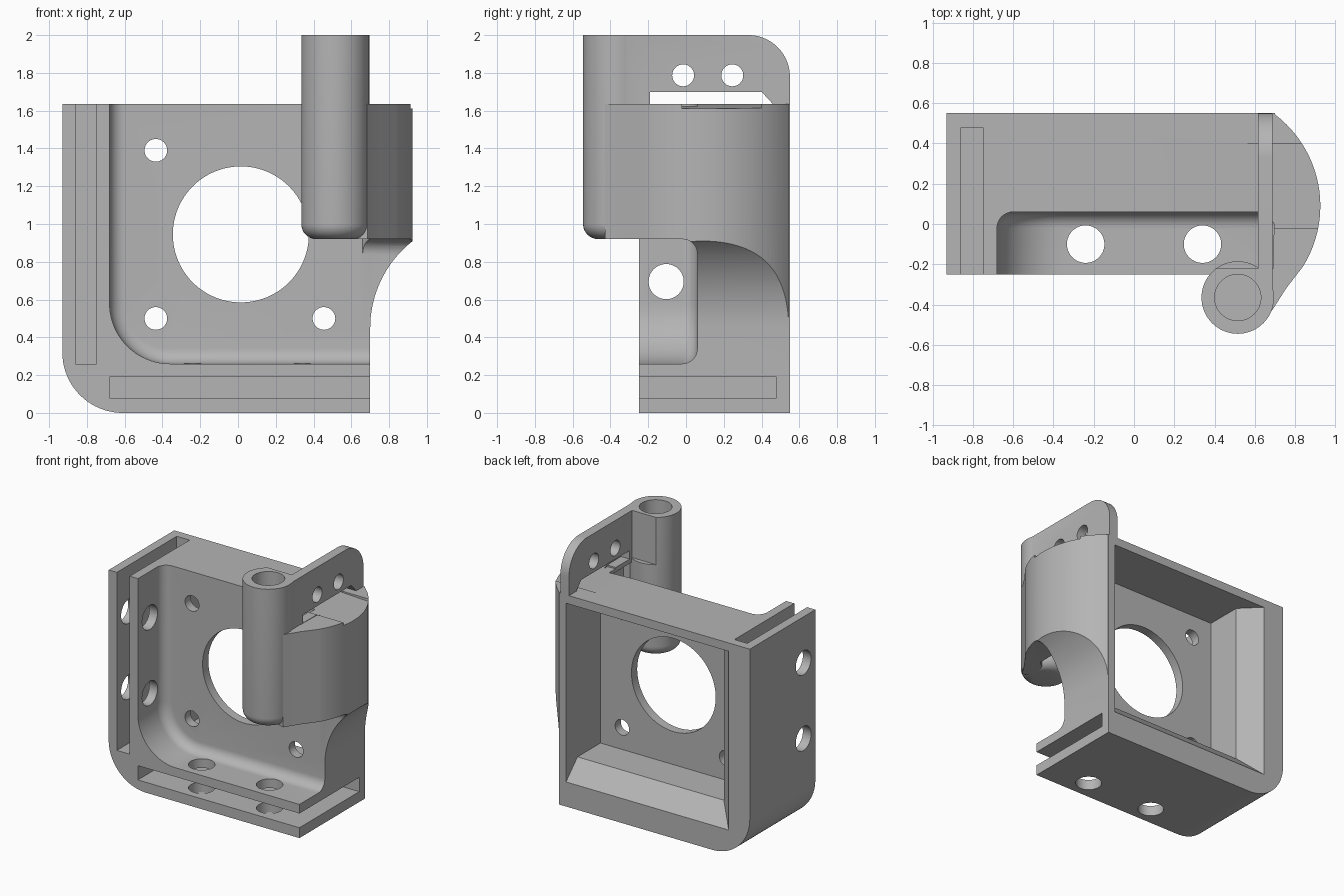
import bpy, bmesh
from math import sin, cos, pi, radians

default = bpy.data.objects.get("Cube")
if default:
    bpy.data.objects.remove(default, do_unlink=True)

grey = bpy.data.materials.new("plain grey")
grey.use_nodes = True
colour = (0.46, 0.46, 0.46, 1)
grey.diffuse_color = colour
grey.node_tree.nodes["Principled BSDF"].inputs["Base Color"].default_value = colour

TOP = 1.635
FRONT, BACK = -0.25, 0.55
PLATE = 0.06          # front face of the motor plate
ARM_BASE = 0.92
HINGE = (0.515, -0.365)


def arc(cx, cy, r, a0, a1, n=20):
    return [(cx + r * cos(radians(a0 + (a1 - a0) * i / n)),
             cy + r * sin(radians(a0 + (a1 - a0) * i / n))) for i in range(n + 1)]


def circle(cx, cy, r, n=72):
    return arc(cx, cy, r, 0, 360, n)[:-1]


def rect(a0, a1, b0, b1):
    return [(a0, b0), (a1, b0), (a1, b1), (a0, b1)]


def prism(name, pts, axis, lo, hi, round_rule=None, radius=0.08):
    """Extrude a 2D profile along an axis; round edges chosen by a rule."""
    place = {"x": lambda a, b, h: (h, a, b),
             "y": lambda a, b, h: (a, h, b),
             "z": lambda a, b, h: (a, b, h)}[axis]
    bm = bmesh.new()
    ends = [[bm.verts.new(place(a, b, h)) for a, b in pts] for h in (lo, hi)]
    n = len(pts)
    bm.faces.new(ends[0])
    bm.faces.new(ends[1])
    for i in range(n):
        j = (i + 1) % n
        bm.faces.new((ends[0][i], ends[0][j], ends[1][j], ends[1][i]))
    bmesh.ops.recalc_face_normals(bm, faces=bm.faces)
    if round_rule:
        edges = [e for e in bm.edges if all(round_rule(v.co) for v in e.verts)]
        bmesh.ops.bevel(bm, geom=edges, offset=radius, segments=8,
                        profile=0.5, affect="EDGES")
    return finish(name, bm)


def finish(name, bm):
    mesh = bpy.data.meshes.new(name)
    bm.to_mesh(mesh)
    bm.free()
    mesh.materials.append(grey)
    obj = bpy.data.objects.new(name, mesh)
    bpy.context.collection.objects.link(obj)
    return obj


def combine(target, tool, operation="DIFFERENCE"):
    mod = target.modifiers.new("combine", "BOOLEAN")
    mod.operation = operation
    mod.solver = "EXACT"
    mod.object = tool
    bpy.context.view_layer.objects.active = target
    bpy.ops.object.modifier_apply(modifier=mod.name)
    bpy.data.objects.remove(tool, do_unlink=True)


# Main block with a rounded lower corner
bracket = prism("hinge_bracket",
                arc(-0.61, 0.32, 0.32, 180, 270) + [(0.70, 0), (0.70, TOP), (-0.93, TOP)],
                "y", FRONT, BACK)

# Front cavity, open to the top and one side, with a filleted rear edge
combine(bracket, prism("front_cavity",
                       arc(-0.36, 0.58, 0.32, 180, 270) + [(1.5, 0.26), (1.5, 2.2), (-0.68, 2.2)],
                       "y", -1, PLATE, lambda co: co.y > 0))

# Rear pocket, and the chamfer that widens it on two sides
combine(bracket, prism("rear_pocket", rect(-0.61, 0.64, 0.33, 1.57), "y", 0.13, 0.8))
bm = bmesh.new()
for y, grow in ((0.41, 0), (0.57, 0.16)):
    for x, z in rect(-0.61 - grow, 0.64, 0.33 - grow, 1.57):
        bm.verts.new((x, y, z))
bmesh.ops.convex_hull(bm, input=bm.verts)
combine(bracket, finish("pocket_chamfer", bm))

# Slots inside the two outer walls
combine(bracket, prism("side_slot", rect(-0.86, -0.75, 0.26, 2), "y", -1, 0.48))
combine(bracket, prism("base_slot", rect(-0.68, 1, 0.08, 0.19), "y", -1, 0.48))

# Mounting holes in the base and side wall
for x in (-0.24, 0.34):
    combine(bracket, prism("base_hole", circle(x, -0.10, 0.093), "z", -0.2, 0.4))
for z in (0.695, 1.28):
    combine(bracket, prism("side_hole", circle(-0.105, z, 0.093), "x", -1.2, -0.5))

# Large opening and screw holes in the plate
combine(bracket, prism("plate_opening", circle(0.015, 0.945, 0.36, 96), "y", -0.1, 0.3))
for x in (-0.435, 0.455):
    for z in (0.5, 1.39):
        combine(bracket, prism("screw_hole", circle(x, z, 0.06, 40), "y", -0.1, 0.3))

# Curved side arm, flared into the block underneath
arm = prism("side_arm",
            [(0.66, PLATE), (0.66, BACK), (0.69, BACK)]
            + arc(0.355, 0.09, 0.57, 53, -32, 32)
            + [(0.755, -0.32), (0.685, -0.43), (0.60, -0.40), (0.64, -0.26),
               (0.69, -0.22), (0.695, 0)],
            "z", 0.45, TOP)
combine(arm, prism("flare_cutter", circle(1.283, 0.45, 0.583, 128), "y", -1, 1))
combine(arm, prism("arm_underside", rect(-1, PLATE, 0, ARM_BASE), "x", 0.5, 1.5,
                   lambda co: co.y > 0 and co.z > 0.5))
combine(bracket, arm, "UNION")

# Hinge tube with a rounded foot and a flat at the upper back
tube = prism("hinge_tube", circle(*HINGE, 0.18), "z", ARM_BASE, 2,
             lambda co: co.z < 1)
combine(tube, prism("tube_flat", rect(0.3, 0.62, -0.22, 0), "z", TOP, 2.2))
combine(bracket, tube, "UNION")

# Upright ear with a rounded corner, a slot beneath and two holes
ear = prism("upright_ear",
            [(HINGE[1], 1.6), (BACK, 1.6)] + arc(0.33, 1.78, 0.22, 0, 90)
            + [(HINGE[1], 2)], "x", 0.615, 0.688)
combine(ear, prism("ear_slot", [(-0.19, TOP), (0.46, TOP), (0.40, 1.70), (-0.19, 1.70)],
                   "x", 0.5, 0.8))
for y in (-0.015, 0.245):
    combine(ear, prism("ear_hole", circle(y, 1.787, 0.058, 40), "x", 0.5, 0.8))
combine(bracket, ear, "UNION")

# Shallow ramp under the ear, and the blind hinge bore
combine(bracket, prism("top_ramp", [(0.40, TOP + 0.005), (0.40, TOP), (0.95, TOP - 0.025),
                                    (0.95, TOP + 0.005)], "y", -0.02, 0.40))
combine(bracket, prism("hinge_bore", circle(*HINGE, 0.115), "z", 1.0, 2.2))

# Smooth curved walls, sharp edges kept
bpy.ops.object.select_all(action="DESELECT")
bracket.select_set(True)
bpy.context.view_layer.objects.active = bracket
bpy.ops.object.shade_smooth_by_angle(angle=radians(30))
